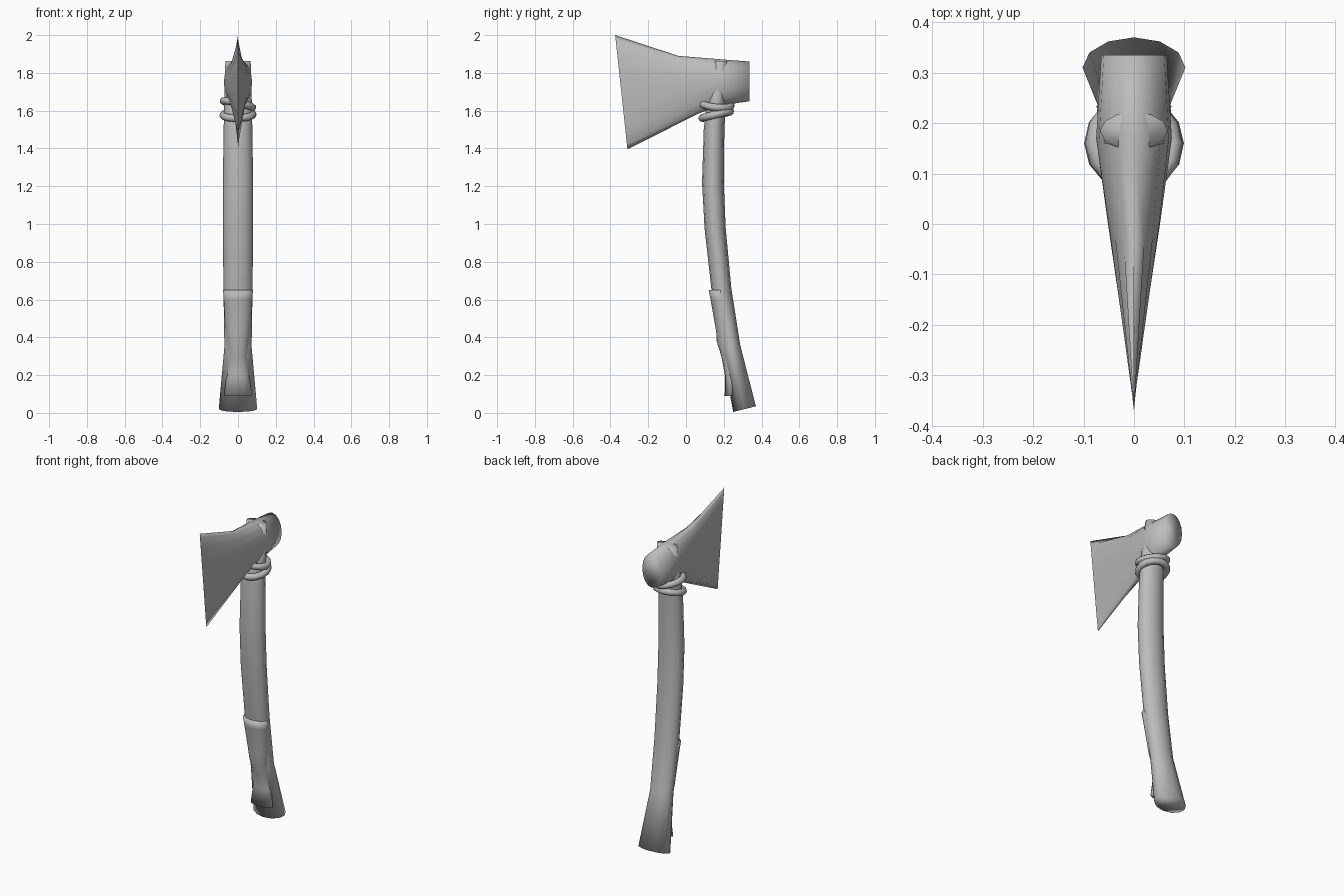
import bpy, math
from mathutils import Vector

cube = bpy.data.objects.get("Cube")
if cube:
    bpy.data.objects.remove(cube, do_unlink=True)

grey = bpy.data.materials.new("plain_grey")
grey.use_nodes = True
grey.diffuse_color = (0.5, 0.5, 0.5, 1)
grey.node_tree.nodes["Principled BSDF"].inputs["Base Color"].default_value = (0.5, 0.5, 0.5, 1)


def loft(name, sections, sides, cap_end=True):
    """Skin oval sections, each given by two opposite rim points (y, z) and a half width in x."""
    verts, faces = [], []
    for (ya, za), (yb, zb), half in sections:
        a, b = Vector((0, ya, za)), Vector((0, yb, zb))
        for i in range(sides):
            t = math.tau * i / sides
            p = (a + b) / 2 + (a - b) / 2 * math.cos(t)
            p.x = half * math.sin(t)
            verts.append(p)
    for s in range(len(sections) - 1):
        for i in range(sides):
            j = (i + 1) % sides
            faces.append((s * sides + i, s * sides + j,
                          (s + 1) * sides + j, (s + 1) * sides + i))
    faces.append(tuple(reversed(range(sides))))
    if cap_end:
        faces.append(tuple(range(len(verts) - sides, len(verts))))
    mesh = bpy.data.meshes.new(name)
    mesh.from_pydata(verts, [], faces)
    mesh.materials.append(grey)
    mesh.shade_smooth()
    obj = bpy.data.objects.new(name, mesh)
    bpy.context.collection.objects.link(obj)
    return obj


# Curved handle, flared at the foot and passing up through the head
loft("handle", [
    ((0.25, 0.005), (0.37, 0.035), 0.102),
    ((0.187, 0.34), (0.287, 0.36), 0.072),
    ((0.135, 0.65), (0.24, 0.66), 0.077),
    ((0.098, 0.98), (0.21, 0.98), 0.08),
    ((0.085, 1.22), (0.2, 1.22), 0.08),
    ((0.094, 1.5), (0.203, 1.5), 0.076),
    ((0.11, 1.65), (0.212, 1.65), 0.073),
    ((0.148, 1.862), (0.222, 1.862), 0.067),
], 12)

# Grip piece set into the front of the handle
loft("grip", [
    ((0.205, 0.09), (0.26, 0.09), 0.075),
    ((0.206, 0.2), (0.27, 0.2), 0.06),
    ((0.187, 0.3), (0.265, 0.3), 0.052),
    ((0.162, 0.38), (0.26, 0.38), 0.06),
    ((0.16, 0.43), (0.25, 0.43), 0.066),
    ((0.13, 0.6), (0.23, 0.6), 0.076),
    ((0.12, 0.65), (0.22, 0.65), 0.079),
], 12)

# Axe head, round at the back and drawn out to a tall thin edge
head = loft("axe_head", [
    ((0.335, 1.86), (0.335, 1.65), 0.065),
    ((0.17, 1.873), (0.17, 1.625), 0.075),
    ((-0.04, 1.89), (0.06, 1.582), 0.053),
    ((-0.375, 2.0), (-0.31, 1.395), 0.0),
], 16, cap_end=False)

# Lashing rings under the head
for name, z, tilt_x, tilt_y in (("lower_ring", 1.578, 0.23, -0.03),
                                ("upper_ring", 1.634, -0.1, 0.22)):
    bpy.ops.mesh.primitive_torus_add(
        major_segments=14, minor_segments=8, major_radius=0.079, minor_radius=0.02,
        location=(0, 0.16, z), rotation=(tilt_x, tilt_y, 0))
    ring = bpy.context.object
    ring.name = name
    ring.data.materials.append(grey)
    bpy.ops.object.shade_smooth()
